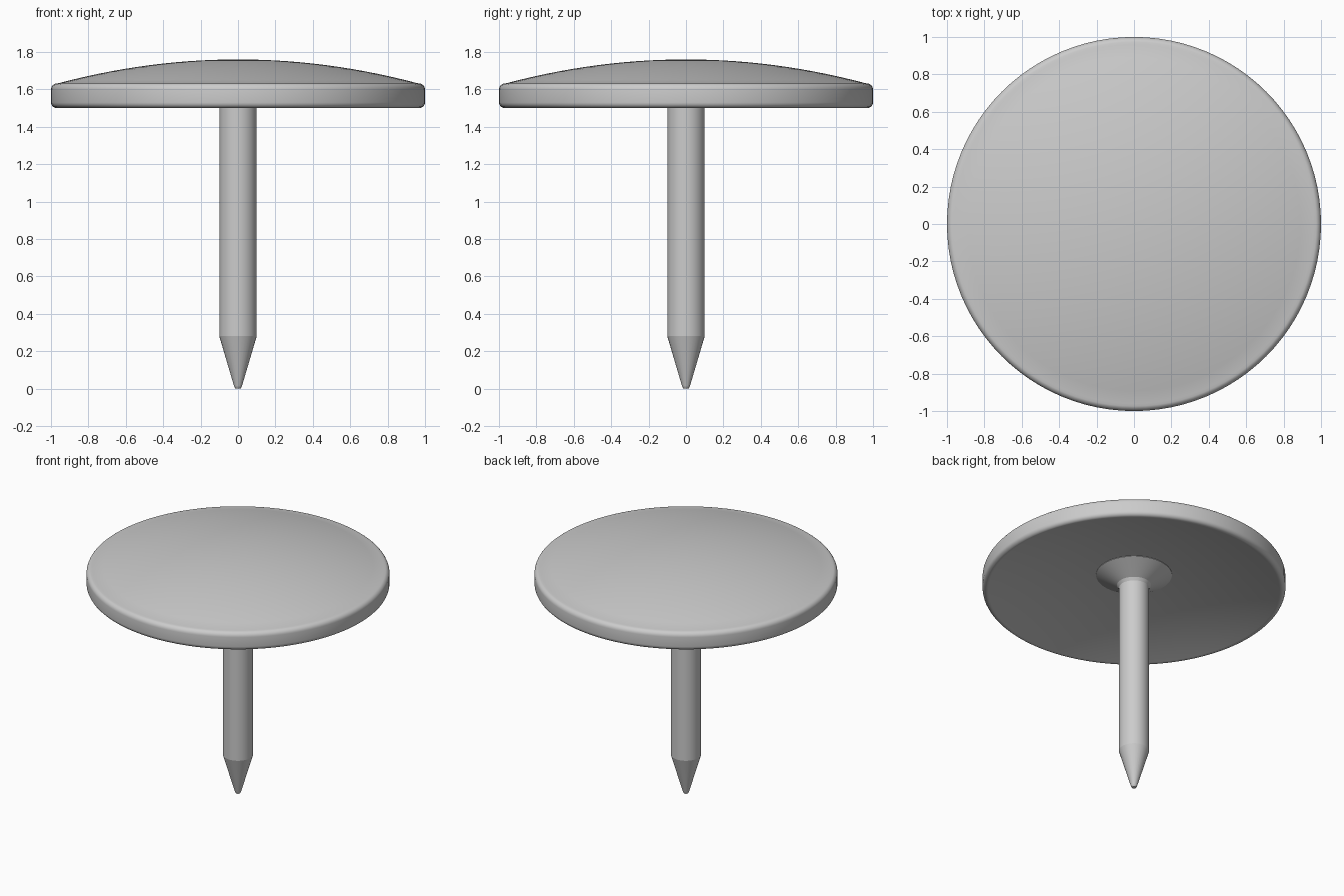
import bpy, bmesh, math

cube = bpy.data.objects.get("Cube")
if cube:
    bpy.data.objects.remove(cube, do_unlink=True)

steel = bpy.data.materials.new("grey steel")
steel.use_nodes = True
grey = (0.6, 0.6, 0.6, 1)
steel.diffuse_color = grey
steel.node_tree.nodes["Principled BSDF"].inputs["Base Color"].default_value = grey


def lathe(name, profile, sides, angle=35):
    """Spin an (r, z) profile, running from bottom axis to top axis, around z."""
    bm = bmesh.new()
    verts = [bm.verts.new((r, 0, z)) for r, z in profile]
    edges = [bm.edges.new(pair) for pair in zip(verts, verts[1:])]
    bmesh.ops.spin(bm, geom=verts + edges, cent=(0, 0, 0), axis=(0, 0, 1),
                   angle=math.tau, steps=sides)
    bmesh.ops.remove_doubles(bm, verts=bm.verts, dist=0.0005)
    bmesh.ops.recalc_face_normals(bm, faces=bm.faces)
    mesh = bpy.data.meshes.new(name)
    bm.to_mesh(mesh)
    bm.free()
    mesh.materials.append(steel)
    obj = bpy.data.objects.new(name, mesh)
    bpy.context.collection.objects.link(obj)
    bpy.ops.object.select_all(action='DESELECT')
    obj.select_set(True)
    bpy.context.view_layer.objects.active = obj
    bpy.ops.object.shade_smooth_by_angle(angle=math.radians(angle))
    return obj


def arc(cr, cz, radius, start, end, steps=5):
    """Rounded corner of a profile, angles in degrees."""
    angles = [math.radians(start + (end - start) * i / steps) for i in range(steps + 1)]
    return [(cr + radius * math.cos(a), cz + radius * math.sin(a)) for a in angles]


def dome(r, top, sag=0.13, rim=0.97):
    return r, top - sag * (r / rim) ** 2


# Domed head: hollow underside, rounded rim, shallow dome on top
rings = 14
under = [dome(0.96 * i / rings, 1.63) for i in range(rings + 1)]
over = [dome(0.96 * (1 - i / rings), 1.76) for i in range(rings + 1)]
rim = arc(0.97, 1.53, 0.03, -90, 0) + arc(0.965, 1.598, 0.035, 0, 75)
lathe("head", under + rim + over, 96)

# Flared collar where the pin meets the hollow underside
lathe("collar", [(0, 1.52), (0.1, 1.52), (0.113, 1.54), (0.25, 1.618), (0.25, 1.64), (0, 1.64)], 64, 25)

# Pin with a tapered, blunt tip
lathe("pin", [(0, 0), (0.014, 0), (0.02, 0.01), (0.1, 0.28), (0.1, 1.6), (0, 1.6)], 32, 14)
